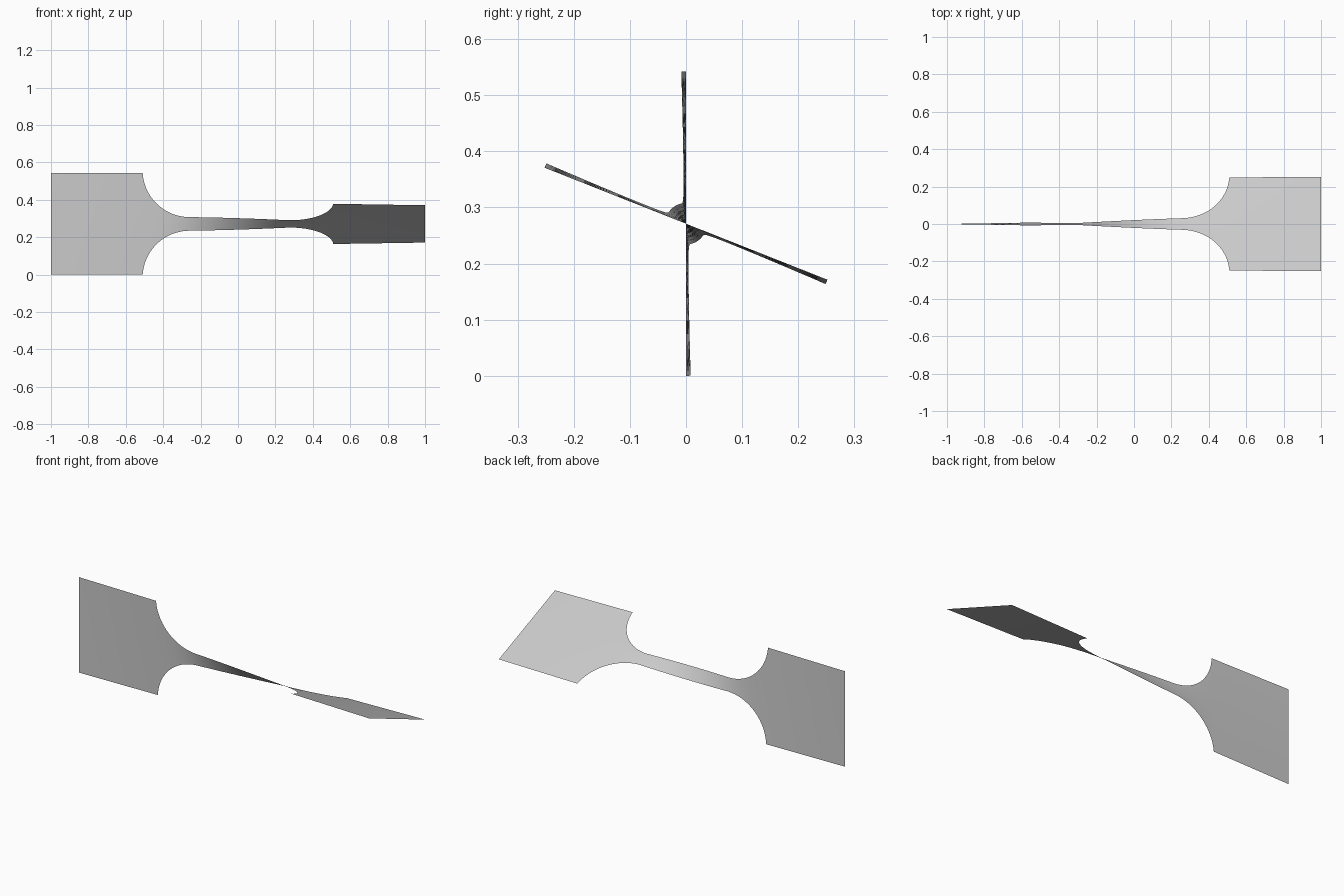
import bpy, bmesh
from math import sin, cos, sqrt, radians

cube = bpy.data.objects.get("Cube")
if cube:
    bpy.data.objects.remove(cube, do_unlink=True)

GRIP, NECK = 0.271, 0.037      # half widths of the end pads and the neck
SHOULDER, RADIUS = 0.51, 0.25  # where pads begin, fillet radius
STRAIGHT = SHOULDER - RADIUS   # half length of the neck
TOTAL_TWIST = radians(68.4)
COLUMNS = 8


def half_width(x):
    t = abs(x) - STRAIGHT
    if t <= 0:
        return NECK
    if t >= RADIUS:
        return GRIP
    return min(GRIP, NECK + RADIUS - sqrt(RADIUS ** 2 - t * t))


# stations along the bar: pads, fillets (denser near the shoulder), neck
half = [STRAIGHT * i / 20 for i in range(20)]
half += [STRAIGHT + RADIUS * sin(radians(90 * i / 24)) for i in range(25)]
half += [SHOULDER + (1 - SHOULDER) * i / 12 for i in range(1, 13)]
stations = [-x for x in reversed(half[1:])] + half

# a narrower section twists more
angles = [0.0]
for a, b in zip(stations, stations[1:]):
    mid_width = half_width((a + b) / 2)
    angles.append(angles[-1] + (b - a) * (NECK / mid_width) ** 1.6)
scale = TOTAL_TWIST / angles[-1]

# twisted sheet
bm = bmesh.new()
previous = None
for x, raw in zip(stations, angles):
    angle, w = raw * scale, half_width(x)
    row = []
    for j in range(COLUMNS + 1):
        s = w * (2 * j / COLUMNS - 1)
        row.append(bm.verts.new((x, -s * sin(angle), GRIP + s * cos(angle))))
    if previous:
        for j in range(COLUMNS):
            bm.faces.new((previous[j], row[j], row[j + 1], previous[j + 1]))
    previous = row
for face in bm.faces:
    face.smooth = True

mesh = bpy.data.meshes.new("twisted_bar")
bm.to_mesh(mesh)
bm.free()
bar = bpy.data.objects.new("twisted_bar", mesh)
bpy.context.collection.objects.link(bar)

# plain grey
grey = bpy.data.materials.new("light_grey")
grey.use_nodes = True
colour = (0.6, 0.6, 0.6, 1)
grey.diffuse_color = colour
grey.node_tree.nodes["Principled BSDF"].inputs["Base Color"].default_value = colour
mesh.materials.append(grey)
